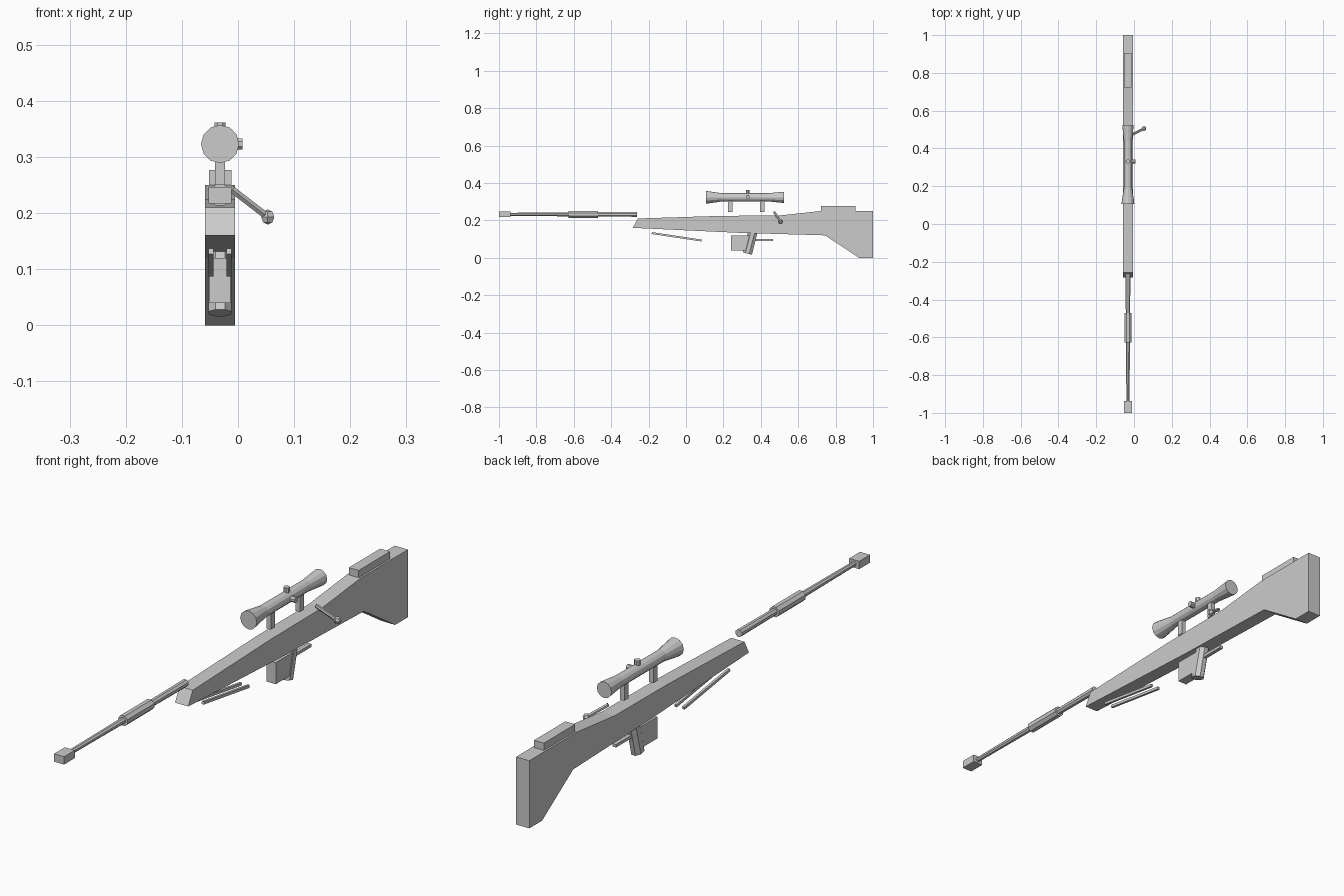
import bpy, bmesh, math
from mathutils import Vector, Matrix

if "Cube" in bpy.data.objects:
    bpy.data.objects.remove(bpy.data.objects["Cube"])

CX = -0.032  # centre line of the rifle


def finish(name, bm):
    bmesh.ops.recalc_face_normals(bm, faces=bm.faces)
    me = bpy.data.meshes.new(name)
    bm.to_mesh(me)
    bm.free()
    ob = bpy.data.objects.new(name, me)
    bpy.context.collection.objects.link(ob)
    return ob


def extrude_profile(name, pts, width):
    """Side profile (y, z) given thickness across x."""
    bm = bmesh.new()
    face = bm.faces.new([bm.verts.new((CX - width / 2, y, z)) for y, z in pts])
    new = bmesh.ops.extrude_face_region(bm, geom=[face])["geom"]
    bmesh.ops.translate(bm, vec=(width, 0, 0),
                        verts=[v for v in new if isinstance(v, bmesh.types.BMVert)])
    return finish(name, bm)


def box(name, y0, y1, z0, z1, width):
    return extrude_profile(name, [(y0, z0), (y1, z0), (y1, z1), (y0, z1)], width)


def tube(name, a, b, rings, sides, turn=0.0, stretch=1.0):
    """Capped lathe from a to b; rings are (fraction, radius)."""
    a, b = Vector(a), Vector(b)
    d = (b - a).normalized()
    u = Vector((1, 0, 0)) if abs(d.x) < 0.5 else Vector((0, 1, 0))
    u = (u - d * u.dot(d)).normalized()
    w = d.cross(u)
    bm = bmesh.new()
    loops = []
    for t, r in rings:
        loops.append([bm.verts.new(a.lerp(b, t) + r * (math.cos(k) * u + math.sin(k) * stretch * w))
                      for k in (turn + 2 * math.pi * i / sides for i in range(sides))])
    for p, q in zip(loops, loops[1:]):
        for i in range(sides):
            j = (i + 1) % sides
            bm.faces.new((p[i], p[j], q[j], q[i]))
    bm.faces.new(loops[0])
    bm.faces.new(loops[-1])
    return finish(name, bm)


# Stock and cheek rest
extrude_profile("stock", [(-0.284, 0.16), (-0.257, 0.21), (0.19, 0.224), (0.50, 0.226),
                          (0.722, 0.25), (1, 0.25), (1, 0), (0.925, 0),
                          (0.743, 0.12), (0.29, 0.133)], 0.054)
box("cheek_rest", 0.722, 0.905, 0.245, 0.277, 0.04)

# Barrel, sleeve and muzzle brake
BZ = 0.232
tube("barrel", (CX, -0.95, BZ), (CX, -0.262, BZ), [(0, 0.009), (1, 0.014)], 8, math.pi / 8)
tube("barrel_sleeve", (CX, -0.627, BZ), (CX, -0.47, BZ), [(0, 0.02), (1, 0.02)], 8, math.pi / 8)
box("muzzle_brake", -1, -0.937, 0.217, 0.246, 0.041)

# Scope with mounts and turrets
SZ, SY = 0.323, 0.33
tube("scope", (CX, 0.107, SZ), (CX, 0.524, SZ),
     [(0, 0.034), (0.07, 0.030), (0.2, 0.022), (0.8, 0.022), (0.92, 0.027), (1, 0.030)], 12)
for i, y in enumerate((0.237, 0.407)):
    box(f"scope_mount_{i + 1}", y - 0.012, y + 0.012, 0.245, 0.31, 0.018)
tube("top_turret", (CX, SY, SZ), (CX, SY, 0.361), [(0, 0.011), (1, 0.011)], 8, math.pi / 8)
tube("side_turret", (CX, SY, SZ), (0.008, SY, SZ), [(0, 0.011), (1, 0.011)], 8, math.pi / 8)

# Bolt handle and knob
start, end = Vector((-0.012, 0.472, 0.243)), Vector((0.053, 0.505, 0.193))
tube("bolt_handle", start, end, [(0, 0.007), (1, 0.007)], 6)
bm = bmesh.new()
bmesh.ops.create_uvsphere(bm, u_segments=6, v_segments=4, radius=0.0135,
                          matrix=Matrix.Translation(end))
finish("bolt_knob", bm)

# Magazine, pistol grip and trigger guard
box("magazine", 0.24, 0.345, 0.04, 0.12, 0.037)
extrude_profile("trigger_guard", [(0.35, 0.089), (0.465, 0.089), (0.465, 0.1), (0.35, 0.1)], 0.014)
tube("grip", (CX, 0.356, 0.134), (CX, 0.328, 0.022), [(0, 0.022), (1, 0.022)], 8, math.pi / 8, 1.25)

# Folded bipod legs
for side, dx in (("left", -0.016), ("right", 0.016)):
    leg = extrude_profile(f"bipod_leg_{side}", [(-0.184, 0.127), (0.083, 0.087),
                                                (0.085, 0.097), (-0.182, 0.137)], 0.009)
    leg.location.x = dx
